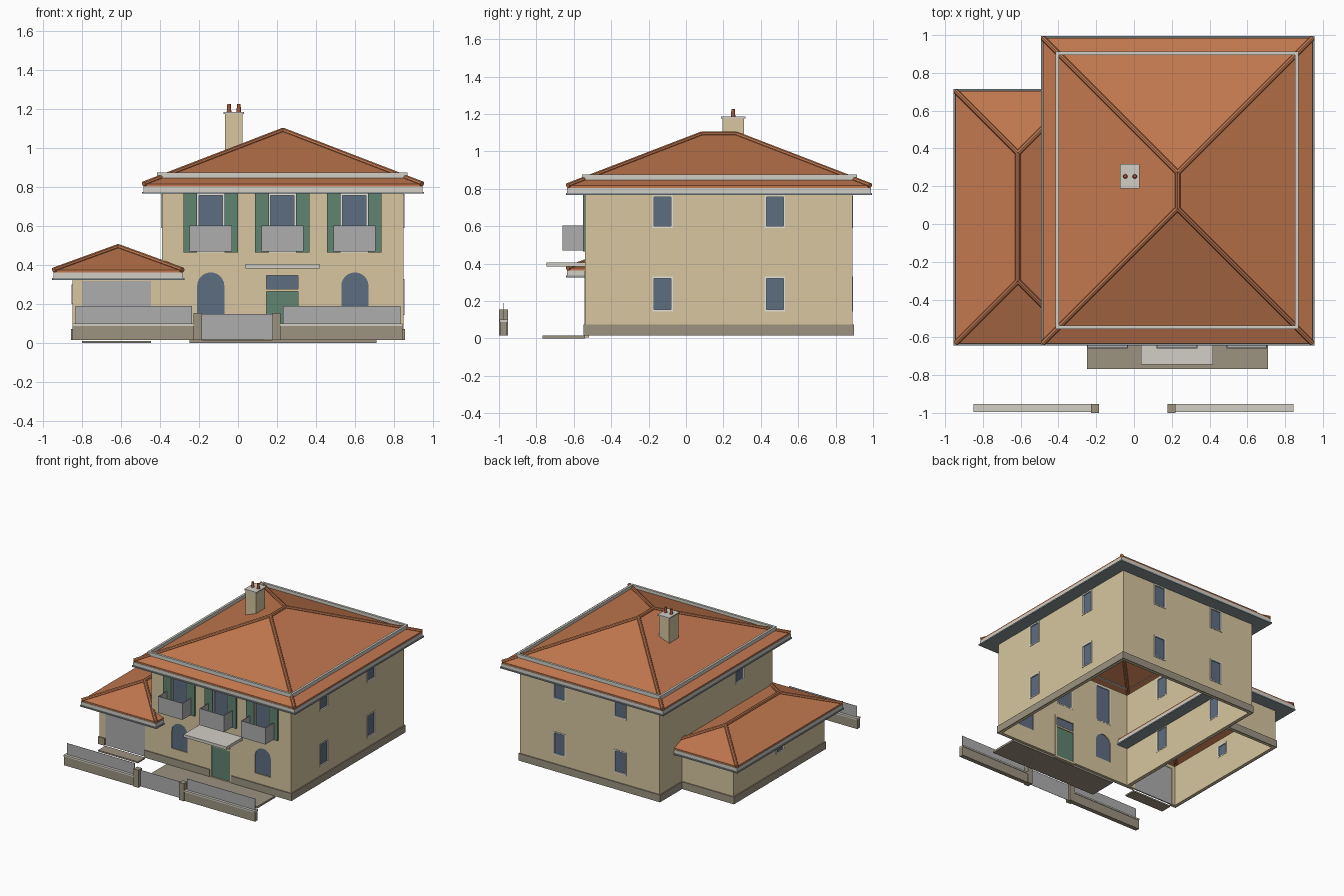
import bpy, bmesh, math
from mathutils import Vector, Matrix

cube = bpy.data.objects.get("Cube")
if cube:
    bpy.data.objects.remove(cube)


def material(name, rgb):
    m = bpy.data.materials.new(name)
    m.use_nodes = True
    col = [(c / 255) ** 2.2 for c in rgb] + [1]
    m.diffuse_color = col
    m.node_tree.nodes["Principled BSDF"].inputs["Base Color"].default_value = col
    return m


WALL = material("cream_render", (214, 197, 158))
STONE = material("taupe_stone", (155, 146, 128))
TILE = material("terracotta_tile", (192, 119, 80))
POT = material("dark_clay", (165, 88, 62))
TRIM = material("pale_trim", (208, 205, 195))
GUTTER = material("blue_grey_gutter", (140, 148, 152))
GLASS = material("window_glass", (94, 109, 128))
GREEN = material("green_paint", (96, 130, 112))
METAL = material("grey_panel", (172, 172, 173))
WHITE = material("white_frame", (228, 226, 218))


def finish(name, bm, mat=None):
    bmesh.ops.recalc_face_normals(bm, faces=bm.faces)
    me = bpy.data.meshes.new(name)
    bm.to_mesh(me)
    bm.free()
    ob = bpy.data.objects.new(name, me)
    bpy.context.collection.objects.link(ob)
    if mat:
        me.materials.append(mat)
    return ob


def add_box(bm, x0, x1, y0, y1, z0, z1):
    size = Matrix.Diagonal((abs(x1 - x0), abs(y1 - y0), z1 - z0, 1))
    mid = Matrix.Translation(((x0 + x1) / 2, (y0 + y1) / 2, (z0 + z1) / 2))
    bmesh.ops.create_cube(bm, size=1, matrix=mid @ size)


def boxes(name, mat, *dims):
    bm = bmesh.new()
    for d in dims:
        add_box(bm, *d)
    return finish(name, bm, mat)


def ring(name, mat, x0, x1, y0, y1, z0, z1, t):
    """Rectangular hollow frame lying flat."""
    bm = bmesh.new()
    loops = []
    for inset, z in ((0, z0), (0, z1), (t, z1), (t, z0)):
        a, b, c, d = x0 + inset, x1 - inset, y0 + inset, y1 - inset
        loops.append([bm.verts.new(p) for p in ((a, c, z), (b, c, z), (b, d, z), (a, d, z))])
    for i in range(4):
        p, q = loops[i], loops[(i + 1) % 4]
        for j in range(4):
            k = (j + 1) % 4
            bm.faces.new((p[j], p[k], q[k], q[j]))
    return finish(name, bm, mat)


def hip_roof(name, x0, x1, y0, y1, z0, top):
    """Hollow tiled hip roof with ridge caps, fascia and gutter."""
    half, xm, lip = (x1 - x0) / 2, (x0 + x1) / 2, z0 + 0.012
    bm = bmesh.new()
    plan = ((x0, y0), (x1, y0), (x1, y1), (x0, y1))
    low = [bm.verts.new((x, y, z0)) for x, y in plan]
    up = [bm.verts.new((x, y, lip)) for x, y in plan]
    r0, r1 = bm.verts.new((xm, y0 + half, top)), bm.verts.new((xm, y1 - half, top))
    for i in range(4):
        k = (i + 1) % 4
        bm.faces.new((low[i], low[k], up[k], up[i]))
    for f in ((up[0], up[1], r0), (up[1], up[2], r1, r0), (up[2], up[3], r1), (up[3], up[0], r0, r1)):
        bm.faces.new(f)
    caps = [(v.co.copy(), r.co.copy()) for v, r in zip(up, (r0, r0, r1, r1))]
    caps.append((r0.co.copy(), r1.co.copy()))
    finish(name + "_tiles", bm, TILE)
    bm = bmesh.new()
    for a, b in caps:
        d = b - a
        m = Matrix.Translation((a + b) / 2) @ d.to_track_quat('Z', 'Y').to_matrix().to_4x4()
        bmesh.ops.create_cone(bm, cap_ends=True, segments=8, radius1=0.014, radius2=0.014,
                              depth=d.length, matrix=m)
    finish(name + "_ridge_caps", bm, TILE)
    ring(name + "_fascia", TRIM, x0 - .003, x1 + .003, y0 - .003, y1 + .003, z0 - .028, z0, .02)
    ring(name + "_gutter_soffit", GUTTER, x0 - .01, x1 + .01, y0 - .01, y1 + .01, z0 - .038, z0 - .028, .105)


# Wall planes: each maps (along, outward) to world x, y
SIDES = {
    "front": lambda u, d: (u, -.54 - d),
    "back": lambda u, d: (u, .89 + d),
    "left": lambda u, d: (.85 + d, u),
    "right": lambda u, d: (-.39 - d, u),
    "garage": lambda u, d: (-.85 - d, u),
}
cut = bmesh.new()


def on_wall(side, u0, u1, d0, d1, z0, z1):
    xa, ya = SIDES[side](u0, d0)
    xb, yb = SIDES[side](u1, d1)
    return min(xa, xb), max(xa, xb), min(ya, yb), max(ya, yb), z0, z1


def opening(side, u0, u1, z0, z1):
    add_box(cut, *on_wall(side, u0, u1, -.035, .03, z0, z1))


def surround(name, mat, side, u0, u1, z0, z1, t):
    parts = ((u0, u0 + t, z0, z1), (u1 - t, u1, z0, z1), (u0, u1, z0, z0 + t), (u0, u1, z1 - t, z1))
    boxes(name, mat, *[on_wall(side, a, b, -.022, .004, c, d) for a, b, c, d in parts])


def window(name, side, u, z0, z1, w):
    u0, u1 = u - w / 2, u + w / 2
    opening(side, u0, u1, z0, z1)
    surround(name + "_frame", WHITE, side, u0, u1, z0, z1, .01)
    boxes(name + "_glass", GLASS, on_wall(side, u0, u1, -.014, -.006, z0, z1))


def arch(bm, u, r, z0, spring, ya, yb):
    pts = [(u - r, z0), (u + r, z0)]
    pts += [(u + r * math.cos(i * math.pi / 12), spring + r * math.sin(i * math.pi / 12)) for i in range(13)]
    a = [bm.verts.new((x, ya, z)) for x, z in pts]
    b = [bm.verts.new((x, yb, z)) for x, z in pts]
    bm.faces.new(a)
    bm.faces.new(b[::-1])
    for i in range(len(a)):
        k = (i + 1) % len(a)
        bm.faces.new((a[i], a[k], b[k], b[i]))


# Side and back windows, two storeys
LOW, HIGH = (.145, .33), (.59, .765)
for side, spots in (("left", (-.125, .475)), ("back", (-.04, .5)), ("right", (-.125, .475))):
    for n, u in enumerate(spots):
        window(f"{side}_lower_window_{n}", side, u, *LOW, .11)
        if not (side == "right" and n == 1):
            window(f"{side}_upper_window_{n}", side, u, *HIGH, .11)
window("garage_window", "garage", .02, .2, .3, .1)

# Front upper windows with shutters and balconies
for n, u in enumerate((-.14, .228, .597)):
    window(f"balcony_window_{n}", "front", u, .465, .768, .14)
    boxes(f"shutters_{n}", GREEN, *[on_wall("front", u + s * .105 - .035, u + s * .105 + .035, 0, .012, .465, .77)
                                    for s in (-1, 1)])
    b0, b1 = u - .108, u + .108
    boxes(f"balcony_{n}", METAL,
          (b0, b1, -.66, -.655, .475, .603), (b0, b0 + .005, -.655, -.54, .475, .603),
          (b1 - .005, b1, -.655, -.54, .475, .603), (b0, b1, -.66, -.54, .47, .478))

# Arched ground-floor windows
for n, u in enumerate((-.14, .6)):
    arch(cut, u, .07, .15, .293, -.58, -.5)
    bm = bmesh.new()
    arch(bm, u, .07, .15, .293, -.534, -.526)
    finish(f"arched_window_{n}", bm, GLASS)

# Entrance door with transom light
opening("front", .132, .322, 0, .36)
surround("door_frame", WALL, "front", .132, .322, .005, .36, .014)
boxes("door_transom_bar", WALL, (.132, .322, -.544, -.518, .265, .279))
boxes("transom_glass", GLASS, (.14, .314, -.534, -.526, .277, .35))
boxes("front_door", GREEN, (.14, .314, -.536, -.524, .015, .267))
boxes("door_canopy", TRIM, (.038, .418, -.745, -.54, .383, .406))

# Garage door
opening("front", -.8, -.447, 0, .318)
boxes("garage_door", METAL, (-.8, -.447, -.534, -.524, .015, .318))

# Wall shells and plinths, pierced by the openings
shells = [
    ring("house_walls", WALL, -.39, .85, -.54, .89, .015, .78, .02),
    ring("garage_walls", WALL, -.85, -.38, -.54, .61, .015, .345, .02),
    ring("house_plinth", STONE, -.398, .858, -.548, .898, .015, .073, .008),
    ring("garage_plinth", STONE, -.858, -.38, -.548, .618, .015, .073, .008),
]
cutter = finish("opening_cutter", cut)
cutter.hide_render = True
for ob in shells:
    mod = ob.modifiers.new("openings", 'BOOLEAN')
    mod.object, mod.operation, mod.solver = cutter, 'DIFFERENCE', 'EXACT'
graph = bpy.context.evaluated_depsgraph_get()
for ob in shells:
    pierced = bpy.data.meshes.new_from_object(ob.evaluated_get(graph))
    ob.modifiers.clear()
    ob.data = pierced
bpy.data.objects.remove(cutter)

# Roofs
hip_roof("house_roof", -.483, .945, -.632, .985, .805, 1.092)
hip_roof("garage_roof", -.945, -.285, -.632, .705, .363, .495)
ring("roof_snow_rail", TRIM, -.415, .87, -.555, .913, .848, .877, .018)

# Chimney with two pots
boxes("chimney", WALL, (-.068, .024, .195, .31, .93, 1.176))
boxes("chimney_cap", TRIM, (-.075, .03, .188, .318, 1.176, 1.186))
for n, x in enumerate((-.046, .004)):
    bm = bmesh.new()
    bmesh.ops.create_cone(bm, cap_ends=True, segments=12, radius1=.012, radius2=.009, depth=.042,
                          matrix=Matrix.Translation((x, .252, 1.206)))
    finish(f"chimney_pot_{n}", bm, POT)

# Terrace and garage threshold
boxes("terrace", STONE, (-.25, .71, -.768, -.54, 0, .016))
boxes("garage_threshold", STONE, (-.8, -.447, -.63, -.54, 0, .012))

# Street fence, gate posts and gate
for name, x0, x1 in (("right", -.85, -.225), ("left", .215, .845)):
    boxes(f"fence_base_{name}", STONE, (x0, x1, -.991, -.957, .015, .088))
    boxes(f"fence_coping_{name}", TRIM, (x0, x1, -.996, -.952, .088, .1))
    boxes(f"fence_panel_{name}", METAL, (x0 + .015, x1 - .01, -.975, -.973, .1, .19))
boxes("gate_posts", STONE, (-.228, -.184, -1, -.953, .015, .155), (.178, .219, -1, -.953, .015, .155))
boxes("gate", METAL, (-.184, .178, -.975, -.973, .018, .149))
